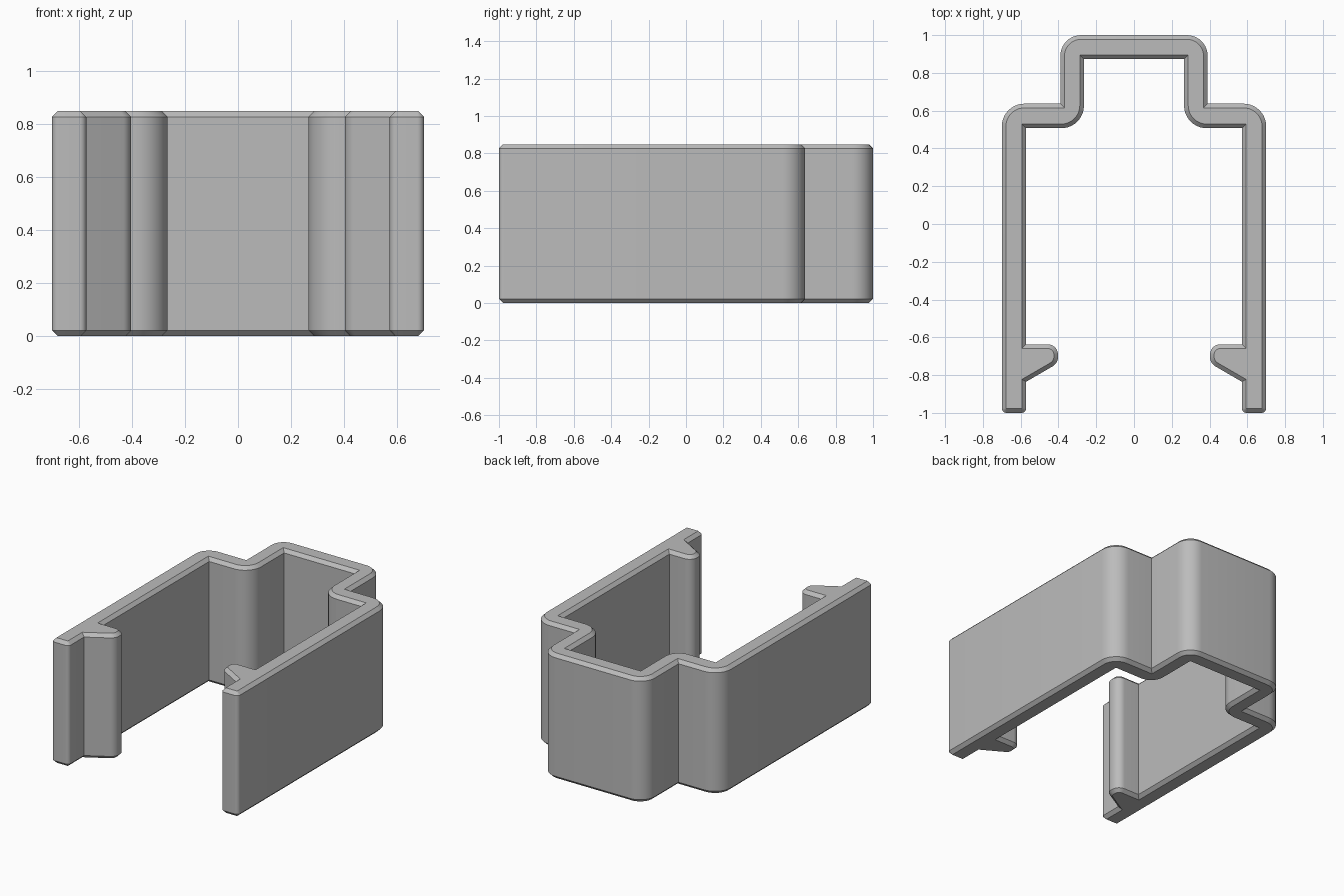
import bpy, bmesh, math
from mathutils import Vector

cube = bpy.data.objects.get("Cube")
if cube:
    bpy.data.objects.remove(cube, do_unlink=True)

HEIGHT, CHAMFER = 0.848, 0.022

# Right half of the clip outline: x, y, corner radius
HALF = [
    (0.39, 1.0, 0.11), (0.39, 0.637, 0), (0.70, 0.637, 0.12),    # outer shoulder
    (0.70, -1.0, 0.025), (0.571, -1.0, 0.025),                   # arm end
    (0.571, -0.835, 0), (0.402, -0.737, 0.06),                   # hook slope
    (0.402, -0.637, 0.055), (0.571, -0.637, 0),                  # hook top
    (0.571, 0.507, 0), (0.265, 0.507, 0.12), (0.265, 0.873, 0),  # inner shoulder
]


def rounded(corners, steps=10):
    """Replace each corner that has a radius by an arc."""
    out = []
    for i, (x, y, r) in enumerate(corners):
        p = Vector((x, y))
        if r == 0:
            out.append(p)
            continue
        a = (Vector(corners[i - 1][:2]) - p).normalized()
        b = (Vector(corners[(i + 1) % len(corners)][:2]) - p).normalized()
        half = a.angle(b) / 2
        centre = p + (a + b).normalized() * (r / math.sin(half))
        start = p + a * (r / math.tan(half)) - centre
        end = p + b * (r / math.tan(half)) - centre
        sweep = start.angle(end)
        for k in range(steps + 1):
            t = k / steps
            out.append(centre + (start * math.sin((1 - t) * sweep)
                                 + end * math.sin(t * sweep)) / math.sin(sweep))
    return out


def inset(points, d):
    """Move a clockwise outline inwards by d with mitred corners."""
    out = []
    for i, p in enumerate(points):
        u = (p - points[i - 1]).normalized()
        v = (points[(i + 1) % len(points)] - p).normalized()
        n1, n2 = Vector((u.y, -u.x)), Vector((v.y, -v.x))
        out.append(p + (n1 + n2) * (d / (1 + n1.dot(n2))))
    return out


# Full outline, mirrored across the middle
outline = rounded(HALF + [(-x, y, r) for x, y, r in reversed(HALF)])
small = inset(outline, CHAMFER)

# Extruded wall with chamfered rims
bm = bmesh.new()
levels = [(small, 0), (outline, CHAMFER), (outline, HEIGHT - CHAMFER), (small, HEIGHT)]
rings = [[bm.verts.new((p.x, p.y, z)) for p in pts] for pts, z in levels]
n = len(outline)
for low, high in zip(rings, rings[1:]):
    for i in range(n):
        j = (i + 1) % n
        bm.faces.new((low[i], low[j], high[j], high[i]))
bm.faces.new(rings[0])
bm.faces.new(list(reversed(rings[-1])))
bmesh.ops.recalc_face_normals(bm, faces=bm.faces)
mesh = bpy.data.meshes.new("clip_body")
bm.to_mesh(mesh)
bm.free()

# Plain grey plastic
grey = bpy.data.materials.new("grey_plastic")
grey.use_nodes = True
grey.diffuse_color = (0.5, 0.5, 0.5, 1)
grey.node_tree.nodes["Principled BSDF"].inputs["Base Color"].default_value = (0.5, 0.5, 0.5, 1)
mesh.materials.append(grey)

clip = bpy.data.objects.new("clip_body", mesh)
bpy.context.collection.objects.link(clip)
bpy.ops.object.select_all(action='DESELECT')
clip.select_set(True)
bpy.context.view_layer.objects.active = clip
bpy.ops.object.shade_smooth_by_angle(angle=math.radians(30))
